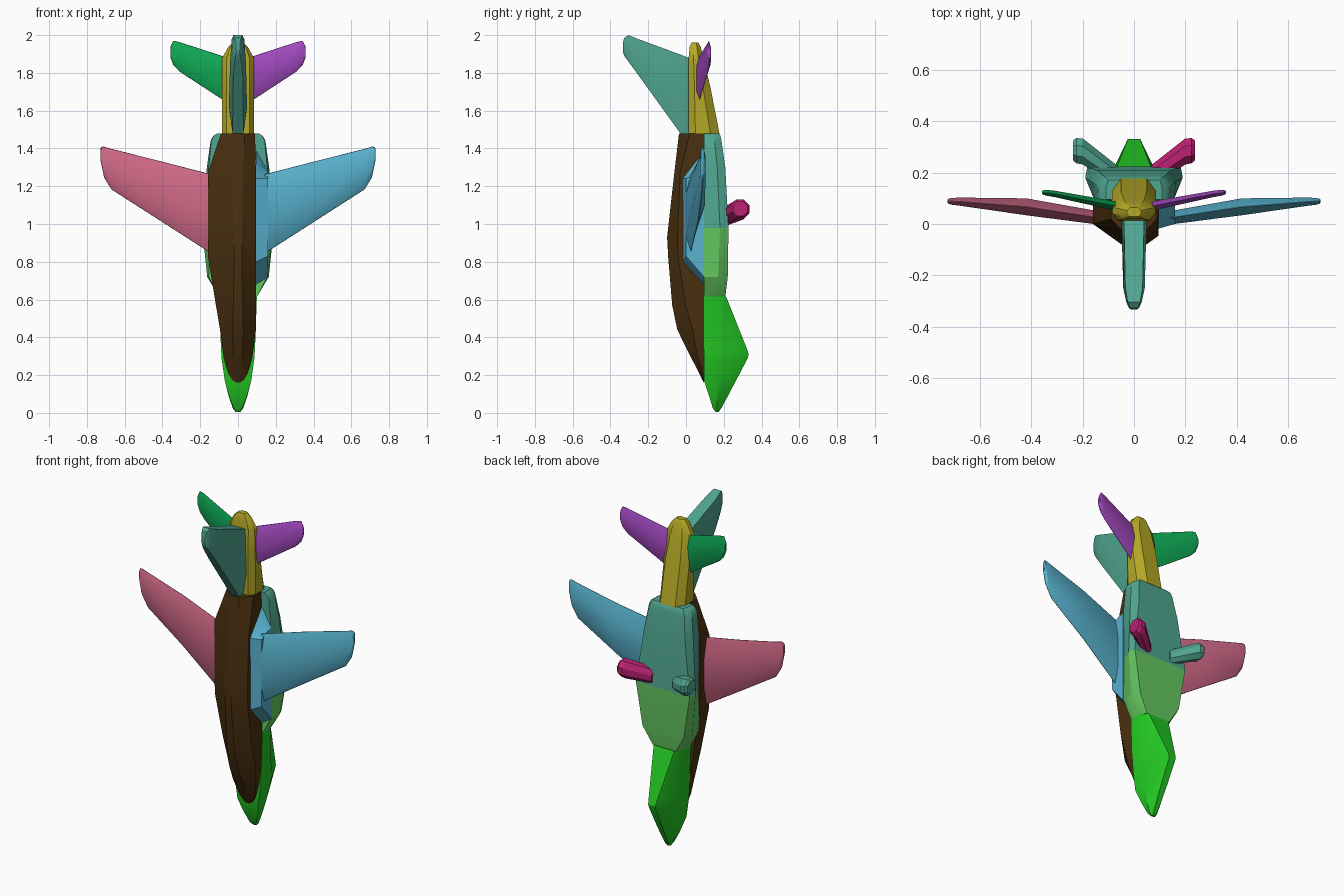
import bpy, bmesh, math
from mathutils import Vector

cube = bpy.data.objects.get("Cube")
if cube:
    bpy.data.objects.remove(cube, do_unlink=True)


def material(name, rgb):
    lin = [(c / 255 / 12.92 if c <= 10 else ((c / 255 + 0.055) / 1.055) ** 2.4) for c in rgb]
    m = bpy.data.materials.new(name)
    m.use_nodes = True
    m.diffuse_color = (*lin, 1)
    m.node_tree.nodes["Principled BSDF"].inputs["Base Color"].default_value = (*lin, 1)
    return m


BROWN = material("brown", (74, 48, 16))
BRIGHT = material("bright_green", (34, 200, 34))
LIGHT = material("light_green", (100, 200, 96))
TEAL = material("teal", (80, 166, 144))
YELLOW = material("olive_yellow", (180, 168, 38))
GREEN = material("emerald_green", (14, 168, 84))
PURPLE = material("purple", (168, 76, 198))
PINK = material("pink", (206, 104, 134))
BLUE = material("sky_blue", (88, 178, 206))
MAGENTA = material("magenta", (186, 34, 114))


def loft(name, rings, mat, bevel=0.0):
    """Skin a row of equal-sized rings and cap both ends."""
    bm = bmesh.new()
    rows = [[bm.verts.new(p) for p in ring] for ring in rings]
    n = len(rows[0])
    for a, b in zip(rows, rows[1:]):
        for i in range(n):
            j = (i + 1) % n
            bm.faces.new((a[i], a[j], b[j], b[i]))
    bm.faces.new(rows[0])
    bm.faces.new(rows[-1])
    bmesh.ops.recalc_face_normals(bm, faces=bm.faces)
    mesh = bpy.data.meshes.new(name)
    bm.to_mesh(mesh)
    bm.free()
    mesh.materials.append(mat)
    ob = bpy.data.objects.new(name, mesh)
    bpy.context.collection.objects.link(ob)
    if bevel:
        mod = ob.modifiers.new("soft_edges", "BEVEL")
        mod.width, mod.segments = bevel, 2
        mod.limit_method, mod.angle_limit = "ANGLE", math.radians(35)
    bpy.ops.object.select_all(action="DESELECT")
    ob.select_set(True)
    bpy.context.view_layer.objects.active = ob
    bpy.ops.object.shade_smooth_by_angle(angle=math.radians(28))
    return ob


def body(name, sections, mat):
    """Sections: height, then right-hand (x, y) outline mirrored to the other side."""
    rings = []
    for z, half in sections:
        rings.append([(x, y, z) for x, y in half] + [(-x, y, z) for x, y in reversed(half)])
    return loft(name, rings, mat)


# Belly hull: V-shaped keel, sliced flat on its left side and at the back
CUT, BACK = 0.095, 0.095
rings = []
for z, w, ys, k, yk in [(0.162, 0.012, 0.095, 0.006, 0.0935), (0.175, 0.032, 0.093, 0.012, 0.086),
                        (0.21, 0.052, 0.085, 0.018, 0.07), (0.3, 0.077, 0.062, 0.025, 0.023),
                        (0.44, 0.095, 0.035, 0.028, -0.046), (0.57, 0.117, 0.02, 0.025, -0.073),
                        (0.82, 0.158, 0.004, 0.02, -0.094), (0.93, 0.16, 0.0, 0.02, -0.1),
                        (1.27, 0.16, 0.0, 0.028, -0.062), (1.48, 0.09, 0.02, 0.035, -0.037)]:
    xr = min(w, CUT)
    yr = yk + (ys - yk) * (xr - k) / (w - k)
    rings.append([(-w, BACK, z), (-w, ys, z), (-k, yk, z), (k, yk, z), (xr, yr, z), (xr, BACK, z)])
loft("belly_hull", rings, BROWN)

# Nose cone with a raised ridge
body("nose", [
    (0.004, [(0.008, 0.158), (0.012, 0.165), (0.008, 0.172)]),
    (0.022, [(0.02, 0.143), (0.026, 0.165), (0.012, 0.185)]),
    (0.08, [(0.045, 0.125), (0.047, 0.165), (0.016, 0.217)]),
    (0.17, [(0.07, 0.095), (0.07, 0.175), (0.02, 0.264)]),
    (0.29, [(0.087, 0.095), (0.086, 0.2), (0.022, 0.327)]),
    (0.31, [(0.088, 0.095), (0.087, 0.2), (0.024, 0.332)]),
    (0.34, [(0.09, 0.095), (0.088, 0.198), (0.028, 0.322)]),
    (0.615, [(0.1, 0.095), (0.1, 0.17), (0.07, 0.213)])], BRIGHT)

# Upper fuselage in two blocks
JOINT = (0.98, [(0.152, 0.095), (0.19, 0.18), (0.182, 0.225)])
body("front_fuselage", [
    (0.615, [(0.1, 0.095), (0.1, 0.17), (0.08, 0.208)]),
    (0.72, [(0.155, 0.095), (0.163, 0.17), (0.14, 0.221)]), JOINT], LIGHT)
body("rear_fuselage", [
    JOINT,
    (1.3, [(0.155, 0.095), (0.165, 0.165), (0.14, 0.208)]),
    (1.44, [(0.142, 0.095), (0.145, 0.15), (0.12, 0.188)]),
    (1.465, [(0.13, 0.095), (0.132, 0.148), (0.112, 0.183)]),
    (1.48, [(0.11, 0.095), (0.11, 0.145), (0.1, 0.172)])], TEAL)

# Tail boom
body("tail_boom", [
    (1.475, [(0.06, 0.012), (0.085, 0.05), (0.085, 0.13), (0.05, 0.178)]),
    (1.72, [(0.06, 0.012), (0.085, 0.045), (0.085, 0.09), (0.05, 0.13)]),
    (1.88, [(0.06, 0.014), (0.084, 0.04), (0.084, 0.065), (0.04, 0.093)]),
    (1.94, [(0.04, 0.02), (0.05, 0.035), (0.05, 0.058), (0.025, 0.077)]),
    (1.962, [(0.02, 0.03), (0.027, 0.038), (0.027, 0.052), (0.015, 0.064)])], YELLOW)

# Blue side block that fills the sliced corner under the left wing
loft("left_wing_root", [
    [(0.095, y, z) for y, z in [(-0.015, 0.8), (-0.018, 1.24), (0.06, 1.34), (0.095, 1.39), (0.095, 0.68)]],
    [(0.16, y, z) for y, z in [(0.0, 0.83), (0.0, 1.24), (0.06, 1.27), (0.095, 1.275), (0.095, 0.72)]]], BLUE)


def wing(name, side, sections, mat, bevel):
    """Sections: span x, lower and upper z, front and back y."""
    rings = []
    for x, z0, z1, yf, yb in sections:
        c, mid = z1 - z0, (yf + yb) / 2
        prof = [(mid, z0), (yf, z0 + 0.2 * c), (yf, z0 + 0.75 * c),
                (mid, z1), (yb, z0 + 0.7 * c), (yb, z0 + 0.25 * c)]
        rings.append([(side * x, y, z) for y, z in prof])
    loft(name, rings, mat, bevel)


WING = [(0.14, 0.84, 1.265, -0.002, 0.05), (0.42, 1.02, 1.337, 0.034, 0.1),
        (0.67, 1.18, 1.4, 0.07, 0.103), (0.71, 1.245, 1.412, 0.075, 0.102),
        (0.727, 1.33, 1.41, 0.08, 0.098)]
TAIL = [(0.07, 1.648, 1.887, 0.052, 0.088), (0.31, 1.805, 1.965, 0.105, 0.13),
        (0.343, 1.84, 1.972, 0.111, 0.133), (0.358, 1.88, 1.94, 0.116, 0.131)]
wing("left_wing", 1, WING, BLUE, 0.004)
wing("right_wing", -1, WING, PINK, 0.004)
wing("left_tailplane", 1, TAIL, PURPLE, 0.003)
wing("right_tailplane", -1, TAIL, GREEN, 0.003)

# Upright fin on the front side of the tail
rings = []
for y, z0, z1, h in [(0.014, 1.48, 1.88, 0.048), (-0.03, 1.48, 1.897, 0.048),
                     (-0.25, 1.785, 1.978, 0.042), (-0.305, 1.86, 2.0, 0.03),
                     (-0.327, 1.89, 1.985, 0.02), (-0.334, 1.91, 1.96, 0.012)]:
    zm = z0 + 0.35 * (z1 - z0)
    half = [(0.6 * h, z0), (h, zm), (0.8 * h, z1)]
    rings.append([(x, y, z) for x, z in half] + [(-x, y, z) for x, z in reversed(half)])
loft("fin", rings, TEAL)

# Pair of eight-sided horns on the back
for name, side, mat in (("left_horn", 1, MAGENTA), ("right_horn", -1, TEAL)):
    rings = []
    for x, y, z, r in [(0.07, 0.19, 1.03, 0.045), (0.2, 0.283, 1.075, 0.055),
                       (0.225, 0.286, 1.08, 0.053), (0.238, 0.287, 1.081, 0.042)]:
        rings.append([(side * x, y + r * math.cos((i + 0.5) * math.pi / 4),
                       z + r * math.sin((i + 0.5) * math.pi / 4)) for i in range(8)])
    loft(name, rings, mat)
